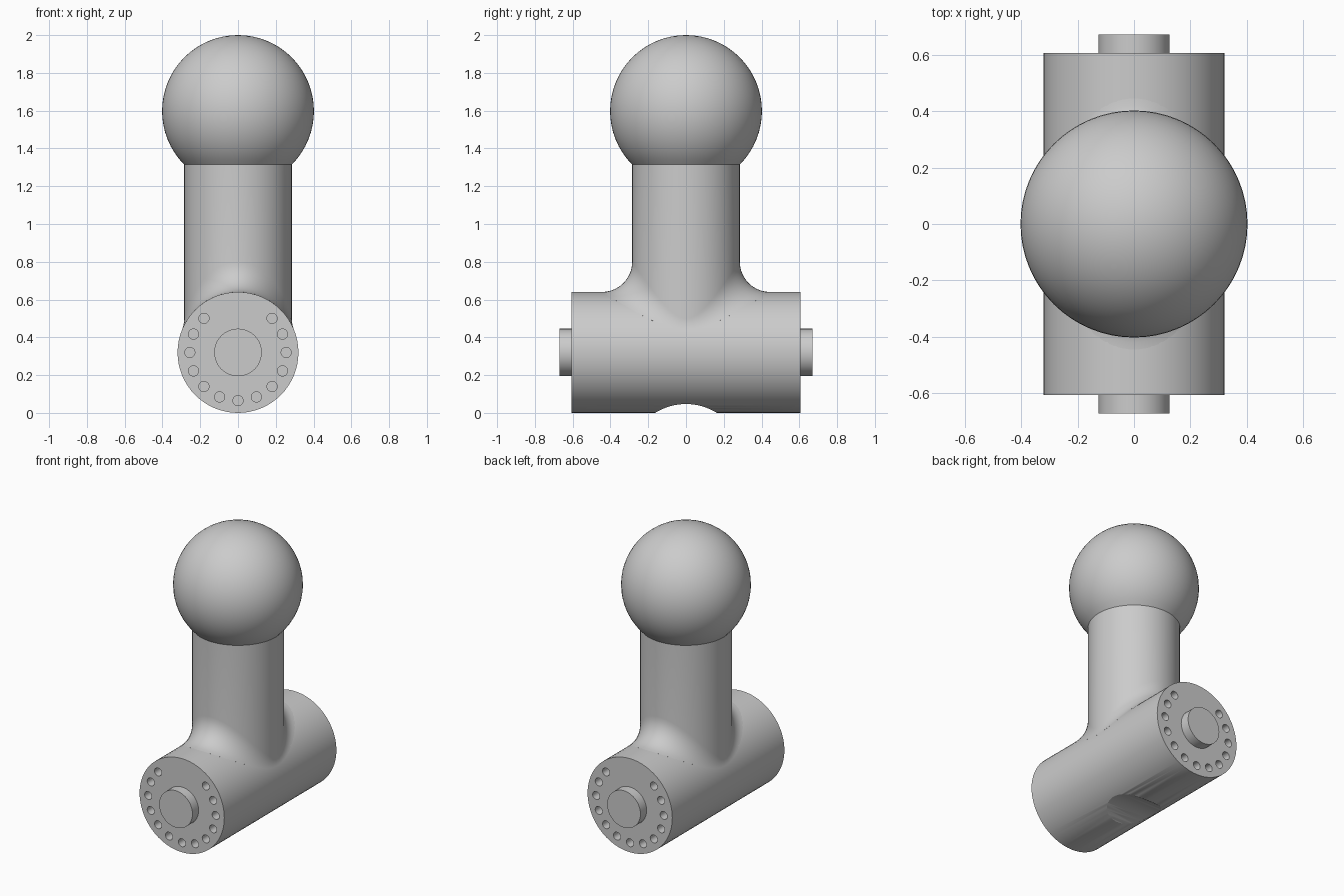
import bpy, bmesh, math
from mathutils import Vector

if "Cube" in bpy.data.objects:
    bpy.data.objects.remove(bpy.data.objects["Cube"])

R_BODY, Z_BODY, HALF = 0.32, 0.32, 0.605   # horizontal barrel
R_NECK, FILLET = 0.285, 0.16               # upright column and its blend
R_BALL, Z_BALL = 0.402, 1.598
SEG = 64

grey = bpy.data.materials.new("plain_grey")
grey.diffuse_color = (0.6, 0.6, 0.6, 1)
grey.use_nodes = True
grey.node_tree.nodes["Principled BSDF"].inputs["Base Color"].default_value = grey.diffuse_color


def finish(ob):
    ob.data.materials.clear()
    ob.data.materials.append(grey)
    bpy.ops.object.select_all(action='DESELECT')
    ob.select_set(True)
    bpy.context.view_layer.objects.active = ob
    bpy.ops.object.shade_smooth_by_angle(angle=math.radians(30))


def cylinder(name, r, length, loc, rot, seg):
    bpy.ops.mesh.primitive_cylinder_add(vertices=seg, radius=r, depth=length,
                                        location=loc, rotation=rot)
    ob = bpy.context.object
    ob.name = name
    return ob


def loft(name, rings, tip=None):
    """Skin closed rings of points; optionally close the last one to a tip."""
    bm = bmesh.new()
    loops = [[bm.verts.new(p) for p in ring] for ring in rings]
    for a, b in zip(loops, loops[1:]):
        for i in range(len(a)):
            j = (i + 1) % len(a)
            bm.faces.new((a[i], a[j], b[j], b[i]))
    if tip is not None:
        t, a = bm.verts.new(tip), loops[-1]
        for i in range(len(a)):
            bm.faces.new((a[i], a[(i + 1) % len(a)], t))
    me = bpy.data.meshes.new(name)
    bm.to_mesh(me)
    bm.free()
    ob = bpy.data.objects.new(name, me)
    bpy.context.collection.objects.link(ob)
    finish(ob)
    return ob


def circle(r, z, seg=SEG):
    return [Vector((r * math.cos(2 * math.pi * i / seg),
                    r * math.sin(2 * math.pi * i / seg), z)) for i in range(seg)]


ALONG_Y = (math.pi / 2, 0, 0)
ALONG_X = (0, math.pi / 2, 0)

# Barrel with bolt holes in both ends and a scooped underside
body = cylinder("barrel", R_BODY, 2 * HALF, (0, 0, Z_BODY), ALONG_Y, SEG)
cutters = [cylinder("scoop_cutter", 0.307, 1, (0, 0, 0.047 - 0.307), ALONG_X, 96)]
for side in (-1, 1):
    for k in range(-6, 7):
        a = math.radians(22.5 * k)
        pos = (0.255 * math.sin(a), side * HALF, Z_BODY - 0.255 * math.cos(a))
        cutters.append(cylinder("hole_cutter", 0.027, 0.12, pos, ALONG_Y, 20))
bpy.ops.object.select_all(action='DESELECT')
for c in cutters:
    c.select_set(True)
bpy.context.view_layer.objects.active = cutters[0]
bpy.ops.object.join()
cutter = bpy.context.object
cutter.hide_render = True
mod = body.modifiers.new("cut", 'BOOLEAN')
mod.operation, mod.solver, mod.object = 'DIFFERENCE', 'EXACT', cutter
bpy.context.view_layer.objects.active = body
bpy.ops.object.modifier_apply(modifier=mod.name)
bpy.data.objects.remove(cutter)
finish(body)

# End pins
for side, label in ((-1, "front_pin"), (1, "back_pin")):
    finish(cylinder(label, 0.126, 0.075, (0, side * 0.6335, Z_BODY), ALONG_Y, 40))

# Neck: rolling-ball blend from the barrel up into the straight column
STEPS = 10
rings = [[] for _ in range(STEPS + 2)]
reach = R_BODY + FILLET
for i in range(SEG):
    t = 2 * math.pi * i / SEG
    out = Vector((math.cos(t), math.sin(t), 0))
    c = out * (R_NECK + FILLET)
    c.z = math.sqrt(reach ** 2 - c.x ** 2)
    to_body = Vector((-c.x, 0, -c.z)).normalized()
    ang = to_body.angle(-out)
    foot = c + to_body * FILLET
    rings[0].append(foot + to_body * 0.004)
    for s in range(STEPS + 1):
        f = s / STEPS
        d = (to_body * math.sin((1 - f) * ang) - out * math.sin(f * ang)) / math.sin(ang)
        rings[s + 1].append(c + d * FILLET)
for ring in rings:
    for p in ring:
        p.z += Z_BODY
z_join = Z_BALL - math.sqrt(R_BALL ** 2 - R_NECK ** 2)
loft("neck", rings + [circle(R_NECK, z_join)])

# Ball head, open where it meets the neck
start = math.asin(R_NECK / R_BALL)
lats = [start + (math.pi - start) * k / 24 for k in range(24)]
loft("ball_head",
     [circle(R_BALL * math.sin(a), Z_BALL - R_BALL * math.cos(a)) for a in lats],
     (0, 0, Z_BALL + R_BALL))
